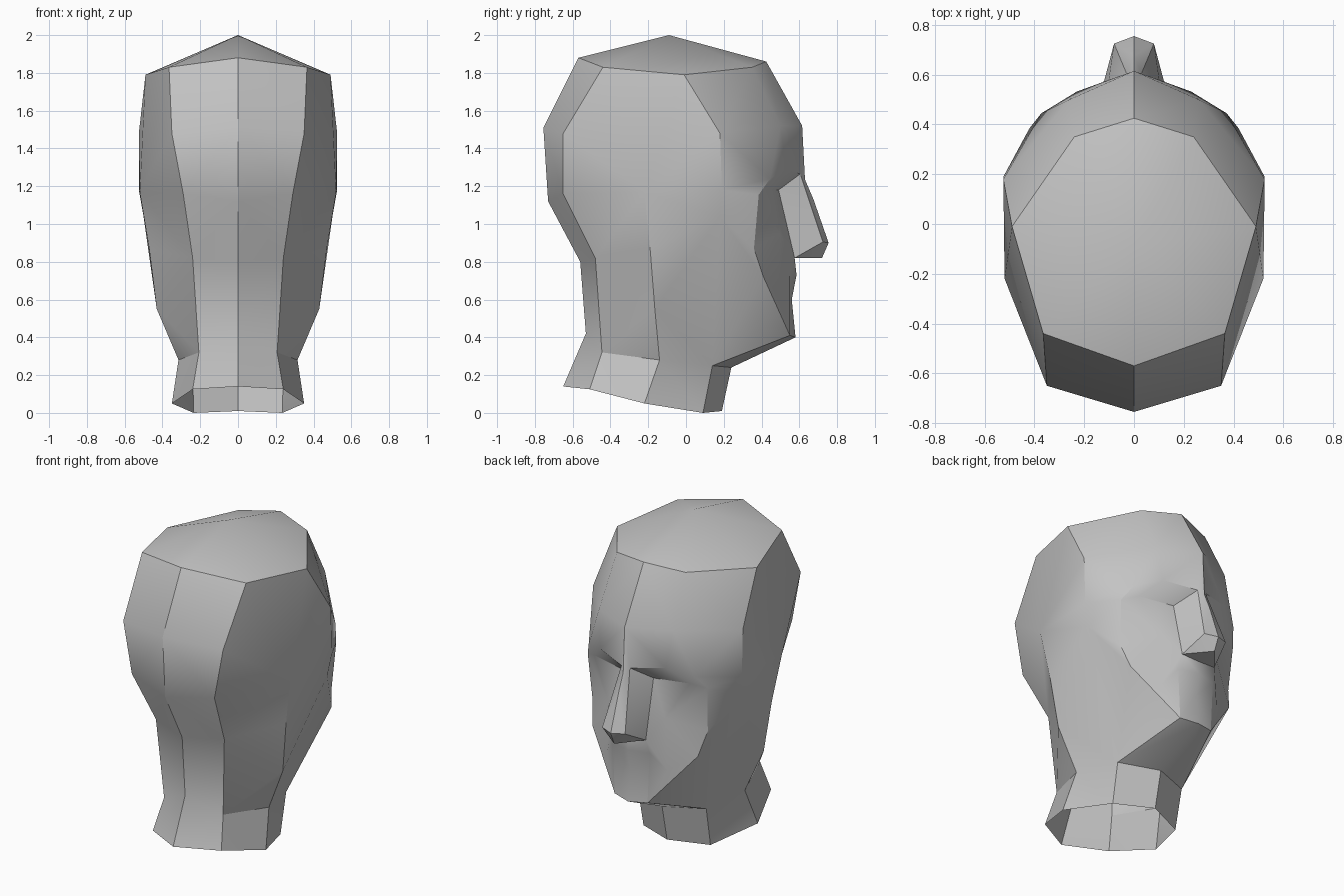
import bpy
import bmesh
import math
from mathutils import Vector

default_cube = bpy.data.objects.get("Cube")
if default_cube:
    bpy.data.objects.remove(default_cube, do_unlink=True)

bm = bmesh.new()


def point(x, y, z):
    return bm.verts.new((x, y, z))


def column(*coords):
    return [point(*c) for c in coords]


def add_face(*verts):
    unique = list(dict.fromkeys(verts))
    if len(unique) > 2 and not bm.faces.get(unique):
        bm.faces.new(unique)


def loft(a, b):
    """Fill between two point runs with triangles, taking the shorter diagonal."""
    i = j = 0
    while i < len(a) - 1 or j < len(b) - 1:
        step_a = (a[i + 1].co - b[j].co).length if i < len(a) - 1 else math.inf
        step_b = (a[i].co - b[j + 1].co).length if j < len(b) - 1 else math.inf
        if step_a <= step_b:
            add_face(a[i], a[i + 1], b[j])
            i += 1
        else:
            add_face(a[i], b[j + 1], b[j])
            j += 1


# Skull and neck columns, from the neck rim up to the crown
crown = point(0, -.09, 2)
nape = column((0, -.65, .14), (0, -.53, .42), (0, -.56, .8),
              (0, -.73, 1.12), (0, -.755, 1.51), (0, -.57, 1.88))
back_corner = column((.24, -.51, .125), (.207, -.445, .32), (.24, -.48, .82),
                     (.29, -.65, 1.16), (.35, -.65, 1.48), (.365, -.44, 1.83))
side = column((.35, -.22, .05), (.315, -.14, .28), (.43, -.165, .55),
              (.47, -.19, .87), (.52, -.22, 1.17), (.49, -.01, 1.79))
neck_corner = column((.235, .09, 0), (.24, .14, .25))
neck_front = column((0, .19, .01), (0, .24, .24))
temple = column((.5, .18, 1.04), (.525, .19, 1.18), (.525, .18, 1.48))

# Face landmarks
chin, chin_corner = column((0, .58, .4), (.115, .55, .41))
dip, lip = column((0, .56, .6), (0, .585, .73))
lip_side, mouth_side = column((.13, .55, .73), (.21, .49, .62))
jowl, cheekbone, cheek = column((.37, .41, .72), (.405, .36, .87), (.2, .495, .95))
eye_corner, lid_outer, lid_inner = column(
    (.42, .385, 1.155), (.335, .44, 1.185), (.115, .49, 1.18))
brow_outer, brow_mid, brow_inner = column(
    (.372, .445, 1.24), (.23, .532, 1.29), (.03, .605, 1.265))
forehead = column((.26, .5, 1.52), (0, .615, 1.52))
hairline = column((.24, .35, 1.83), (0, .425, 1.86))

# Nose points
bridge, nose_ridge, nose_tip = column((0, .63, 1.235), (0, .675, 1.13), (0, .755, .9))
nose_base, nose_under = column((0, .57, .82), (0, .72, .82))
nose_side, nostril = column((.08, .725, .905), (.12, .575, .82))

# Back, sides, neck and underside of the jaw
loft(nape, back_corner)
loft(back_corner, side)
loft(side, neck_corner + temple + side[-1:])
add_face(*neck_corner, *reversed(neck_front))
add_face(neck_corner[1], chin_corner, chin, neck_front[1])

# Jaw, cheek and temple
loft(neck_corner[1:] + temple + side[-1:],
     [chin_corner, jowl, cheekbone, eye_corner, brow_outer, forehead[0], hairline[0]])
loft([chin_corner, jowl, cheekbone, eye_corner],
     [chin_corner, mouth_side, cheek, lid_outer, eye_corner])
loft([chin_corner, mouth_side, cheek, lid_outer],
     [chin_corner, lip_side, nostril, lid_inner])
loft([chin_corner, lip_side, nostril], [chin, dip, lip, nose_base])

# Eye hollow under the brow
loft([eye_corner, lid_outer, lid_inner, brow_inner],
     [eye_corner, brow_outer, brow_mid, brow_inner])

# Nose
loft([nostril, lid_inner, brow_inner], [nostril, nose_side, brow_inner])
loft([nose_side, brow_inner], [nose_tip, nose_ridge, bridge])
add_face(nostril, nose_side, nose_under)
add_face(nostril, nose_under, nose_base)
add_face(nose_side, nose_tip, nose_under)

# Forehead and crown
loft([brow_outer, brow_mid, brow_inner, bridge], forehead)
loft(forehead, hairline)
rim = [nape[-1], back_corner[-1], side[-1], *hairline]
for start, end in zip(rim, rim[1:]):
    add_face(start, end, crown)

# Mirror to the other half and weld the centre line
bmesh.ops.mirror(bm, geom=bm.verts[:] + bm.edges[:] + bm.faces[:],
                 axis='X', merge_dist=0.001)
bmesh.ops.remove_doubles(bm, verts=bm.verts[:], dist=0.001)
bmesh.ops.recalc_face_normals(bm, faces=bm.faces[:])
top_face = max(bm.faces, key=lambda f: f.calc_center_median().z)
if top_face.normal.dot(Vector((0, 0, 1))) < 0:
    bmesh.ops.reverse_faces(bm, faces=bm.faces[:])

mesh = bpy.data.meshes.new("head")
bm.to_mesh(mesh)
bm.free()
head = bpy.data.objects.new("head", mesh)
bpy.context.collection.objects.link(head)

# Plain grey material
grey = bpy.data.materials.new("plain_grey")
grey.use_nodes = True
colour = (.55, .55, .55, 1)
grey.diffuse_color = colour
grey.node_tree.nodes["Principled BSDF"].inputs["Base Color"].default_value = colour
mesh.materials.append(grey)

# Soft shading with sharp creases
for other in bpy.context.selected_objects:
    other.select_set(False)
head.select_set(True)
bpy.context.view_layer.objects.active = head
bpy.ops.object.shade_smooth_by_angle(angle=math.radians(30))
